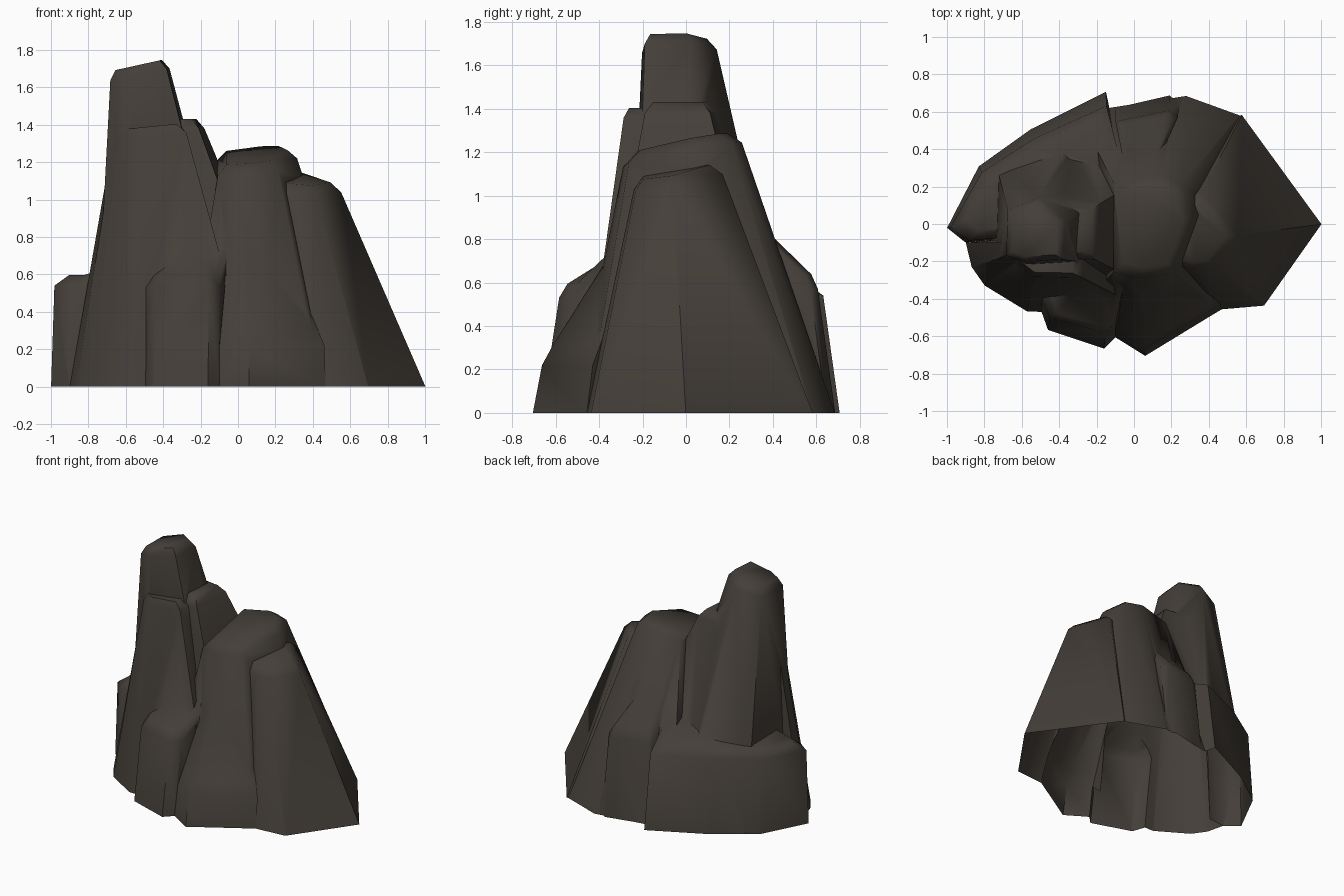
import bpy, bmesh, math
from mathutils import Vector

if "Cube" in bpy.data.objects:
    bpy.data.objects.remove(bpy.data.objects["Cube"])

stone = bpy.data.materials.new("dark_brown_stone")
stone.diffuse_color = (0.058, 0.049, 0.040, 1)
stone.use_nodes = True
stone.node_tree.nodes["Principled BSDF"].inputs["Base Color"].default_value = stone.diffuse_color
rocks = []


def rock(name, base, tops):
    """Tapered rock from a ground outline to a chamfered top outline."""
    bm = bmesh.new()
    depth = 0.01 + 0.002 * len(rocks)      # ends below ground, trimmed later
    bases = [Vector((x, y, -depth)) for x, y in base]
    centre = sum(tops, Vector()) / len(tops)
    rims = [t.lerp(b, 0.05 / (t.z + depth)) for t, b in zip(tops, bases)]
    caps = [t.lerp(centre, 0.18) for t in tops]
    rings = [[bm.verts.new(p) for p in ring] for ring in (bases, rims, caps)]
    n = len(base)
    for lo, hi in zip(rings, rings[1:]):
        for i in range(n):
            j = (i + 1) % n
            bm.faces.new((lo[i], lo[j], hi[j], hi[i]))
    bm.faces.new(rings[0])
    bm.faces.new(rings[2])
    bmesh.ops.triangulate(bm, faces=bm.faces[:])
    bmesh.ops.recalc_face_normals(bm, faces=bm.faces[:])
    me = bpy.data.meshes.new(name)
    bm.to_mesh(me)
    bm.free()
    me.materials.append(stone)
    ob = bpy.data.objects.new(name, me)
    bpy.context.collection.objects.link(ob)
    rocks.append(ob)


def column(name, base, x_span, y_span, z, slope=(0, 0)):
    """Column whose top is its base outline squeezed into a sloping box."""
    def squeeze(v, axis, span):
        vals = [p[axis] for p in base]
        return span[0] + (v - min(vals)) / (max(vals) - min(vals)) * (span[1] - span[0])
    tops = []
    for px, py in base:
        x, y = squeeze(px, 0, x_span), squeeze(py, 1, y_span)
        tops.append(Vector((x, y, z + slope[0] * (x - sum(x_span) / 2)
                            + slope[1] * (y - sum(y_span) / 2))))
    rock(name, base, tops)


def skirt(name, outer, z, lean=0.88, rise=0.14):
    """Low block on the flank: outer outline closed towards the middle."""
    inner = [(x * 0.45, y * 0.45) for x, y in (outer[-1], outer[0])]
    tops = [Vector((x * 0.98, y * lean, z)) for x, y in outer]
    tops += [Vector((x, y, z + rise)) for x, y in inner]
    rock(name, outer + inner, tops)


# tall columns
column("spire", [(-.77, -.2), (-.5, -.28), (.05, -.25), (.09, .25), (-.3, .53), (-.75, .37)],
       (-.68, -.38), (-.2, .13), 1.72, (.22, 0))
column("front_flank", [(-.9, -.1), (-.87, -.23), (-.8, -.33), (-.57, -.47), (.1, -.48), (.1, 0)],
       (-.66, -.29), (-.28, -.05), 1.39, (.1, 0))
column("shoulder", [(-.5, -.4), (.3, -.45), (.4, .45), (-.4, .55)],
       (-.45, -.2), (-.18, .13), 1.43)
column("middle_column",
       [(-.3, -.45), (.05, -.52), (.47, -.46), (.72, .2), (.57, .585), (.28, .69), (-.3, .6)],
       (-.1, .3), (-.28, .24), 1.24, (.1, .2))
column("right_column", [(1.01, 0), (.58, .59), (.2, .4), (.2, -.4), (.47, -.46), (.7, -.44)],
       (.2, .53), (-.23, .15), 1.11, (-.1, .2))

# low blocks around the flanks
skirt("back_left_block", [(-.9, -.1), (-1, -.02), (-.83, .31), (-.55, .51), (-.15, .71)], .59)
skirt("back_block", [(-.1, .62), (-.07, .63), (.19, .69), (.24, .65)], .62, .87, .3)
skirt("front_block", [(-.51, -.43), (-.46, -.57), (-.16, -.67), (-.1, -.61)], .58, .86, .24)
skirt("foot_stone", [(-.1, -.61), (.06, -.71), (.47, -.46)], .27, .92, .6)

# fuse everything into one shell
shell = rocks[0]
shell.name = "rock_outcrop"
bpy.context.view_layer.objects.active = shell
for other in rocks[1:]:
    mod = shell.modifiers.new("fuse", "BOOLEAN")
    mod.operation = "UNION"
    mod.solver = "EXACT"
    mod.object = other
    bpy.ops.object.modifier_apply(modifier=mod.name)
    bpy.data.objects.remove(other)

# trim at the ground, leaving the underside open
bm = bmesh.new()
bm.from_mesh(shell.data)
bmesh.ops.bisect_plane(bm, geom=bm.verts[:] + bm.edges[:] + bm.faces[:],
                       plane_co=(0, 0, 0), plane_no=(0, 0, 1), clear_inner=True)
bmesh.ops.remove_doubles(bm, verts=bm.verts[:], dist=0.002)
bm.to_mesh(shell.data)
bm.free()

# soft weathered shading
bpy.ops.object.select_all(action="DESELECT")
shell.select_set(True)
bpy.ops.object.shade_smooth_by_angle(angle=math.radians(60))
